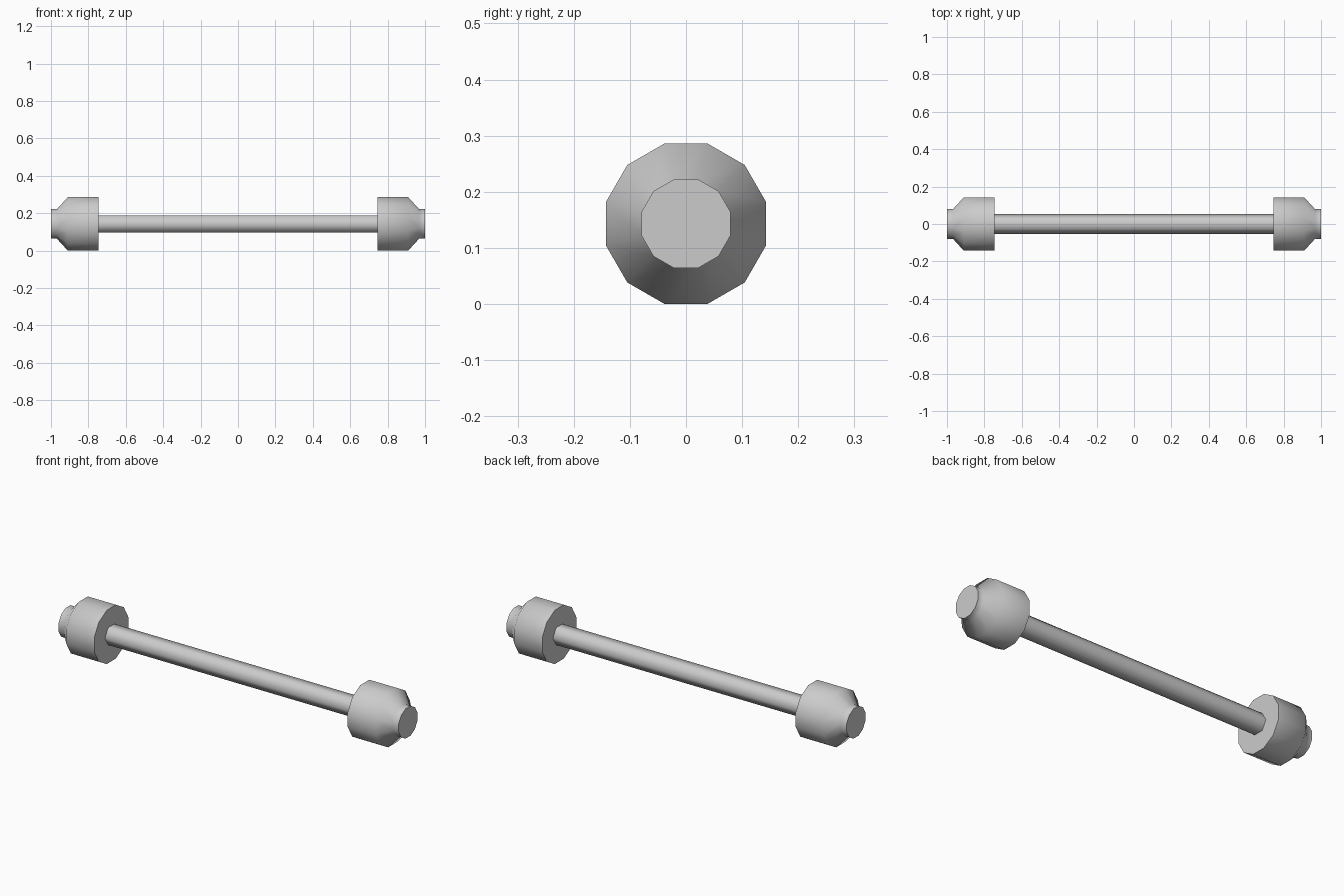
import bpy, bmesh, math

cube = bpy.data.objects.get("Cube")
if cube:
    bpy.data.objects.remove(cube, do_unlink=True)

AXIS_Z = 0.143

metal = bpy.data.materials.new("light_grey_metal")
metal.use_nodes = True
GREY = (0.6, 0.6, 0.6, 1)
metal.diffuse_color = GREY
metal.node_tree.nodes["Principled BSDF"].inputs["Base Color"].default_value = GREY


def lathe_x(name, profile, sides, phase):
    """Revolve (x, radius) points around the long axis and cap both ends."""
    bm = bmesh.new()
    rings = []
    for x, r in profile:
        angles = [math.tau * (i + phase) / sides for i in range(sides)]
        rings.append([bm.verts.new((x, r * math.cos(a), r * math.sin(a))) for a in angles])
    for a, b in zip(rings, rings[1:]):
        for i in range(sides):
            j = (i + 1) % sides
            bm.faces.new((a[i], a[j], b[j], b[i]))
    bm.faces.new(rings[0])
    bm.faces.new(rings[-1])
    bmesh.ops.recalc_face_normals(bm, faces=bm.faces)
    mesh = bpy.data.meshes.new(name)
    bm.to_mesh(mesh)
    bm.free()
    mesh.materials.append(metal)
    obj = bpy.data.objects.new(name, mesh)
    obj.location.z = AXIS_Z
    bpy.context.collection.objects.link(obj)
    bpy.ops.object.select_all(action="DESELECT")
    obj.select_set(True)
    bpy.context.view_layer.objects.active = obj
    bpy.ops.object.shade_smooth_by_angle(angle=math.radians(62))
    return obj


# Thin bar between the two ends
lathe_x("bar", [(-0.76, 0.053), (0.76, 0.053)], 6, 0)

# Weighted end: drum, tapered shoulder and short cap
HEAD = [(0.745, 0.148), (0.91, 0.148), (0.968, 0.082), (1.0, 0.082)]
for side, sign in (("left", 1), ("right", -1)):
    lathe_x(side + "_end", [(sign * x, r) for x, r in HEAD], 12, 0.5)
